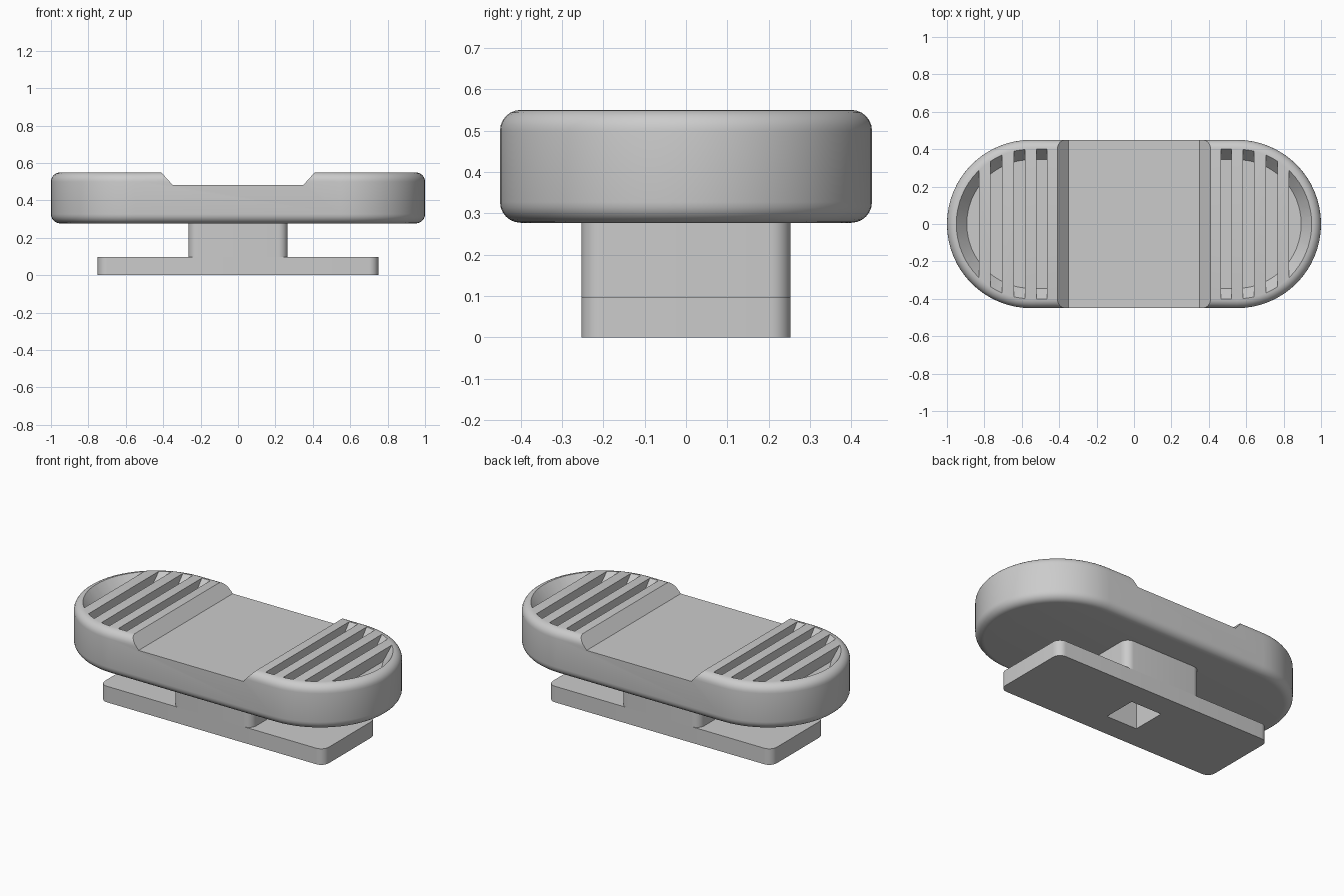
import bpy, bmesh, math

if "Cube" in bpy.data.objects:
    bpy.data.objects.remove(bpy.data.objects["Cube"])

grey = bpy.data.materials.new("light_grey")
grey.diffuse_color = (0.6, 0.6, 0.6, 1)
grey.use_nodes = True
grey.node_tree.nodes["Principled BSDF"].inputs["Base Color"].default_value = grey.diffuse_color


def outline(hx, hy, r, n):
    """Rounded rectangle; becomes a stadium when r equals hy."""
    pts = []
    corners = [(1, 1), (-1, 1), (-1, -1), (1, -1)]
    for k, (sx, sy) in enumerate(corners):
        for i in range(n + 1):
            a = math.pi / 2 * (k + i / n)
            p = (sx * (hx - r) + r * math.cos(a), sy * (hy - r) + r * math.sin(a))
            if not pts or math.dist(p, pts[-1]) > 1e-5:
                pts.append(p)
    if math.dist(pts[0], pts[-1]) < 1e-5:
        pts.pop()
    return pts


def finish(name, bm):
    bmesh.ops.recalc_face_normals(bm, faces=bm.faces[:])
    me = bpy.data.meshes.new(name)
    bm.to_mesh(me)
    bm.free()
    ob = bpy.data.objects.new(name, me)
    bpy.context.collection.objects.link(ob)
    me.materials.append(grey)
    return ob


def prism(name, hx, hy, r, rings, n=16):
    """Loft rounded outlines through a list of (height, inset)."""
    bm = bmesh.new()
    loops = [[bm.verts.new((x, y, z)) for x, y in outline(hx - d, hy - d, r - d, n)]
             for z, d in rings]
    for a, b in zip(loops, loops[1:]):
        for i in range(len(a)):
            j = (i + 1) % len(a)
            bm.faces.new((a[i], a[j], b[j], b[i]))
    bm.faces.new(loops[0][::-1])
    bm.faces.new(loops[-1])
    return finish(name, bm)


def extrude_xz(name, profiles, hy):
    """Extrude closed x-z profiles along y."""
    bm = bmesh.new()
    for prof in profiles:
        f = bm.faces.new([bm.verts.new((x, -hy, z)) for x, z in prof])
        new = bmesh.ops.extrude_face_region(bm, geom=[f])["geom"]
        bmesh.ops.translate(bm, vec=(0, 2 * hy, 0),
                            verts=[v for v in new if isinstance(v, bmesh.types.BMVert)])
    return finish(name, bm)


def boolean(ob, cutter, op):
    m = ob.modifiers.new(op, 'BOOLEAN')
    m.operation, m.object, m.solver = op, cutter, 'EXACT'
    bpy.context.view_layer.objects.active = ob
    bpy.ops.object.modifier_apply(modifier=m.name)


BOTTOM, TOP, FLOOR, FILLET = 0.277, 0.55, 0.483, 0.05

# Pill-shaped top with rounded rims
arc = [(FILLET * (1 - math.sin(t)), FILLET * (1 - math.cos(t)))
       for t in (math.pi / 2 * i / 6 for i in range(7))]   # (inset, height)
rings = [(BOTTOM + h, d) for d, h in arc] + [(TOP - h, d) for d, h in reversed(arc)]
body = prism("top_body", 1.0, 0.45, 0.45, rings)

# Wide shallow channel with sloping sides across the middle
channel = extrude_xz("channel_cutter", [[(-0.35, FLOOR), (0.35, FLOOR),
                     (0.477, 0.625), (-0.477, 0.625)]], 0.6)
boolean(body, channel, 'DIFFERENCE')

# Grip slots: strips trimmed by a pill that narrows downwards
strips = []
for s in (-1, 1):
    for a, b in ((0.465, 0.522), (0.582, 0.642), (0.705, 0.766), (0.83, 1.1)):
        strips.append([(s * a, 0.4), (s * b, 0.4), (s * b, 0.7), (s * a, 0.7)])
slots = extrude_xz("slot_cutter", strips, 0.6)
pill = prism("slot_trim", 0.95, 0.40, 0.40, [(FLOOR, 0.056), (0.60, -0.042)])
boolean(slots, pill, 'INTERSECT')
boolean(body, slots, 'DIFFERENCE')

# Foot plate and stem, with a square socket from below
foot = prism("foot_plate", 0.75, 0.253, 0.05, [(0, 0), (0.097, 0)], 8)
stem = prism("stem", 0.265, 0.253, 0.05, [(0.097, 0), (BOTTOM, 0)], 8)
socket = extrude_xz("socket_cutter", [[(-0.105, -0.1), (0.105, -0.1),
                    (0.105, 0.4), (-0.105, 0.4)]], 0.105)
for part in (foot, stem):
    boolean(part, socket, 'DIFFERENCE')

for helper in (channel, slots, pill, socket):
    bpy.data.objects.remove(helper, do_unlink=True)

# Smooth curved sides, keep edges crisp
for part in (body, foot, stem):
    bpy.ops.object.select_all(action='DESELECT')
    part.select_set(True)
    bpy.context.view_layer.objects.active = part
    bpy.ops.object.shade_smooth_by_angle(angle=math.radians(30))
